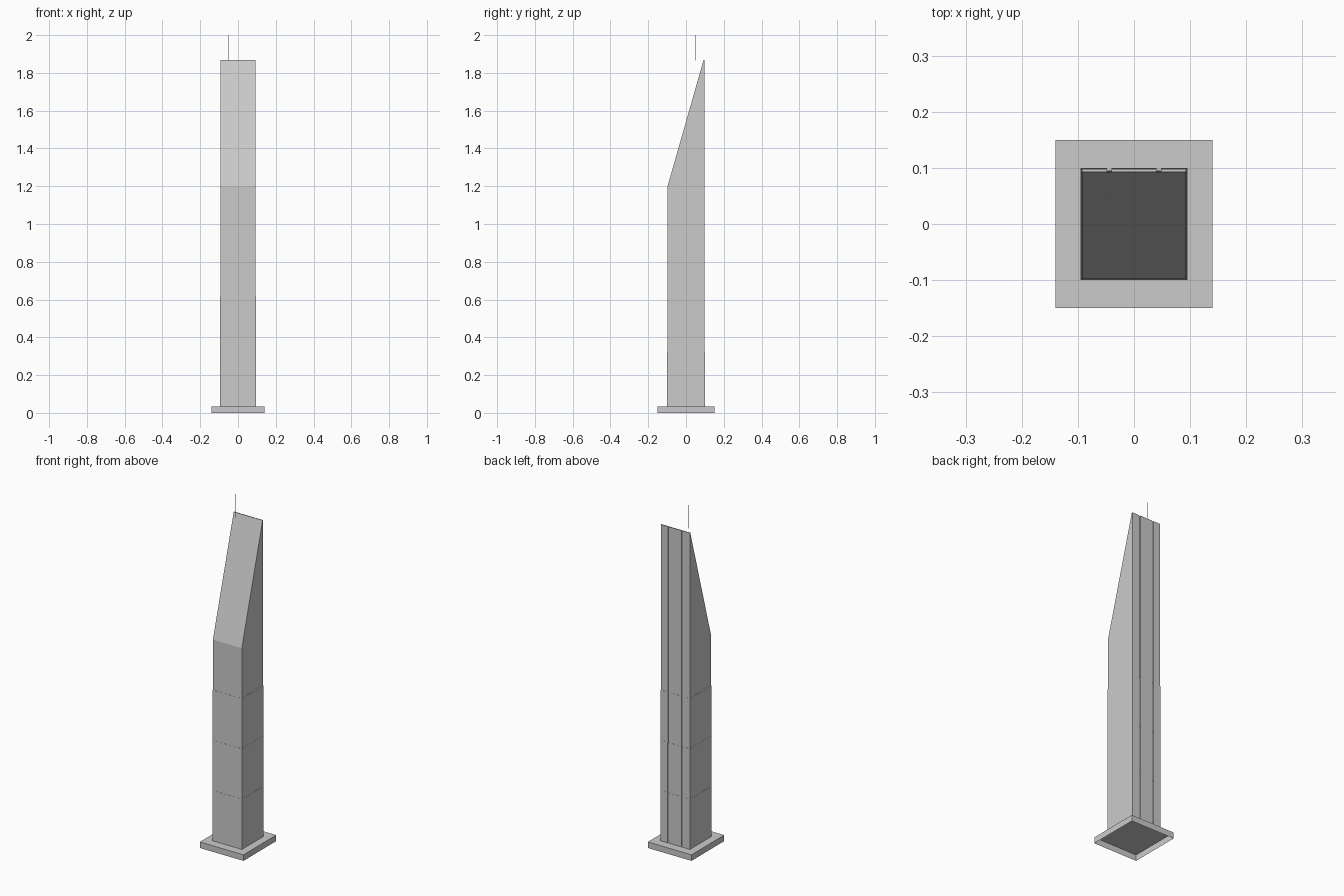
import bpy
import bmesh
from mathutils import Vector

cube = bpy.data.objects.get("Cube")
if cube:
    bpy.data.objects.remove(cube, do_unlink=True)

# Single light grey
grey = bpy.data.materials.new("light_grey")
grey.use_nodes = True
COLOUR = (0.6, 0.6, 0.6, 1)
grey.diffuse_color = COLOUR
grey.node_tree.nodes["Principled BSDF"].inputs["Base Color"].default_value = COLOUR


def add_object(name, bm):
    mesh = bpy.data.meshes.new(name)
    bmesh.ops.recalc_face_normals(bm, faces=bm.faces)
    bm.to_mesh(mesh)
    bm.free()
    mesh.materials.append(grey)
    obj = bpy.data.objects.new(name, mesh)
    bpy.context.collection.objects.link(obj)
    return obj


def extrude_outline(outline, bottom, top):
    bm = bmesh.new()
    face = bm.faces.new([bm.verts.new((x, y, bottom)) for x, y in outline])
    result = bmesh.ops.extrude_face_region(bm, geom=[face], use_keep_orig=True)
    verts = [v for v in result["geom"] if isinstance(v, bmesh.types.BMVert)]
    bmesh.ops.translate(bm, verts=verts, vec=(0, 0, top - bottom))
    return bm


def rectangle(x0, x1, y0, y1):
    return [(x0, y0), (x1, y0), (x1, y1), (x0, y1)]


BASE_TOP = 0.035
EAVE = 1.2
PEAK = 1.868
HALF_X = 0.095
HALF_Y = 0.1
PANEL = 0.0045      # thickness of the rear cladding
GROOVE = 0.044      # offset of the grooves between rear panels
GAP = 0.004         # half width of a groove
STEP = 0.0008       # each storey block is set back by this much
STOREY = (EAVE - BASE_TOP) / 4

# Plinth, open underneath
bm = extrude_outline(rectangle(-0.14, 0.14, -0.15, 0.15), 0, BASE_TOP)
bmesh.ops.recalc_face_normals(bm, faces=bm.faces)
under = [f for f in bm.faces if f.calc_center_median().z < 0.001]
bmesh.ops.delete(bm, geom=under, context="FACES_ONLY")
add_object("plinth", bm)

# Four stacked blocks with rear panels, the last one cut to a sloping roof
for level in range(4):
    inset = STEP * level
    hx, hy = HALF_X - inset, HALF_Y - inset
    bottom = BASE_TOP + STOREY * level
    top = PEAK if level == 3 else bottom + STOREY
    bm = extrude_outline(rectangle(-hx, hx, -hy, hy - PANEL), bottom, top)
    if level == 3:
        run = Vector((0, 2 * hy - PANEL, PEAK - EAVE))
        normal = Vector((0, -run.z, run.y))
        geom = bm.verts[:] + bm.edges[:] + bm.faces[:]
        bmesh.ops.bisect_plane(bm, geom=geom, dist=1e-6, plane_co=(0, -hy, EAVE),
                               plane_no=normal, clear_outer=True)
        bmesh.ops.remove_doubles(bm, verts=bm.verts, dist=1e-5)
        bmesh.ops.holes_fill(bm, edges=[e for e in bm.edges if e.is_boundary], sides=0)
    add_object(f"tower_block_{level + 1}", bm)

    panels = {"right": (-hx, -GROOVE - GAP),
              "centre": (-GROOVE + GAP, GROOVE - GAP),
              "left": (GROOVE + GAP, hx)}
    for side, (x0, x1) in panels.items():
        bm = extrude_outline(rectangle(x0, x1, hy - PANEL, hy), bottom, top)
        add_object(f"rear_panel_{side}_{level + 1}", bm)

# Thin mast beside the peak
bm = extrude_outline(rectangle(-0.049, -0.047, 0.048, 0.05), PEAK - 0.003, 2)
add_object("mast", bm)
